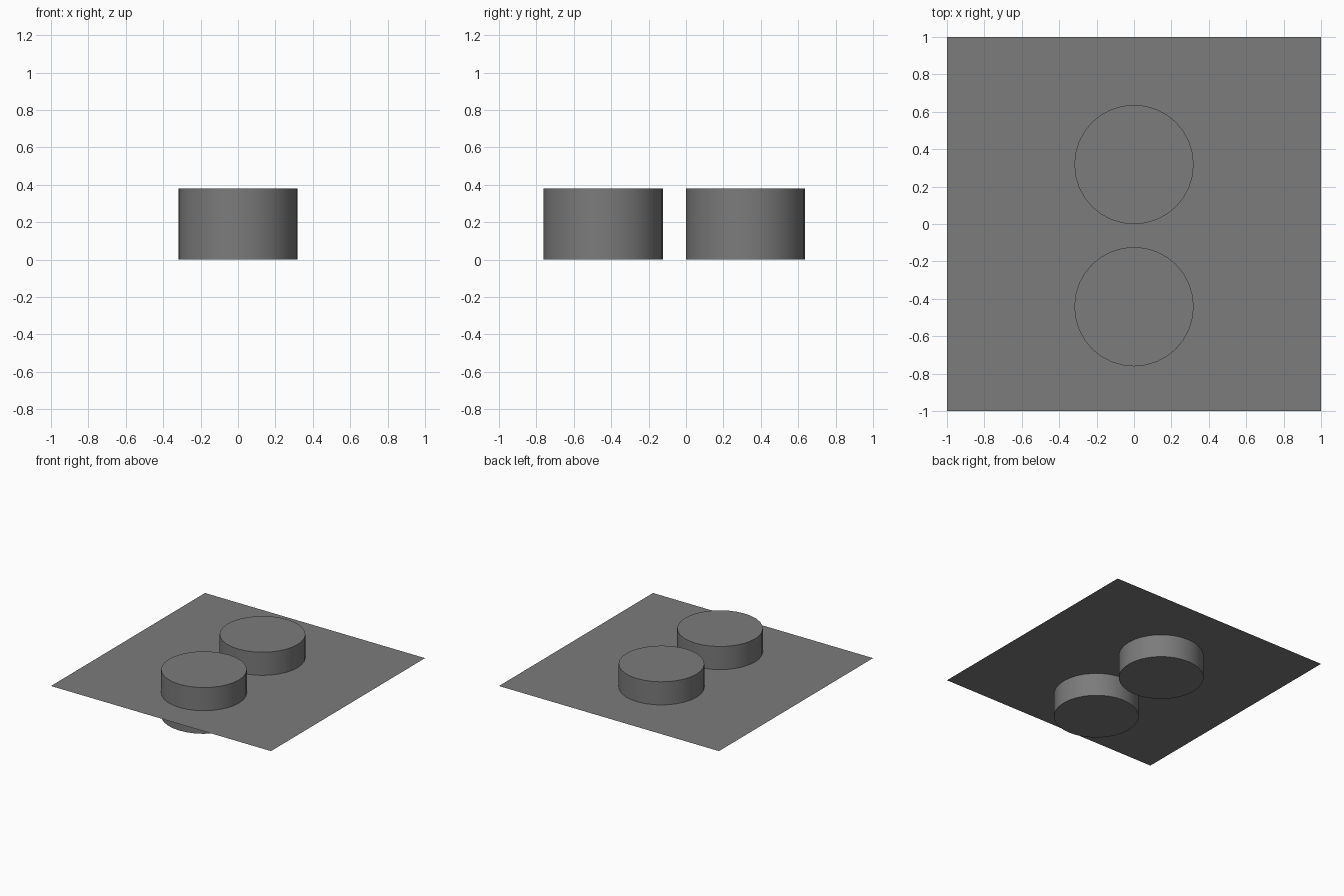
import bpy, math

if "Cube" in bpy.data.objects:
    bpy.data.objects.remove(bpy.data.objects["Cube"])

HEIGHT = 0.38
RADIUS = 0.319

dark_grey = bpy.data.materials.new("dark_grey")
dark_grey.diffuse_color = (0.2, 0.2, 0.2, 1)
dark_grey.use_nodes = True
dark_grey.node_tree.nodes["Principled BSDF"].inputs["Base Color"].default_value = dark_grey.diffuse_color


# Name the new object and colour it
def finish(name):
    obj = bpy.context.object
    obj.name = name
    obj.data.materials.append(dark_grey)


# Round disc standing on z = 0
def add_disc(name, y):
    bpy.ops.mesh.primitive_cylinder_add(
        vertices=32, radius=RADIUS, depth=HEIGHT, location=(0, y, HEIGHT / 2))
    bpy.ops.object.shade_smooth_by_angle(angle=math.radians(30))
    finish(name)


# Thin sheet passing through the middle of the discs
bpy.ops.mesh.primitive_plane_add(size=2, location=(0, 0, HEIGHT / 2))
finish("flat_sheet")

add_disc("front_disc", -0.442)
add_disc("back_disc", 0.318)
